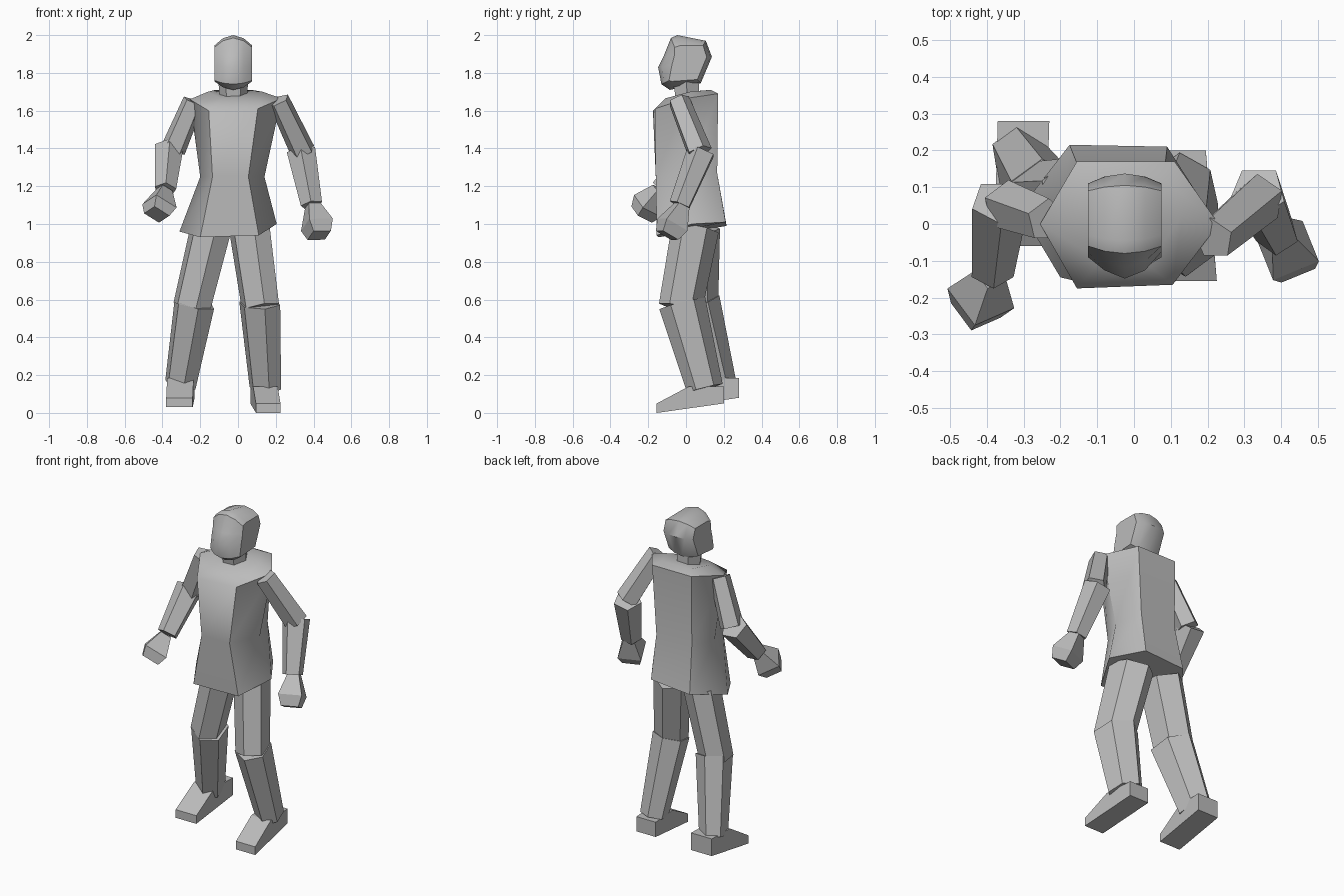
import bpy, bmesh, math
from mathutils import Vector

if "Cube" in bpy.data.objects:
    bpy.data.objects.remove(bpy.data.objects["Cube"])

grey = bpy.data.materials.new("plain_grey")
grey.use_nodes = True
grey.diffuse_color = (0.5, 0.5, 0.5, 1)
grey.node_tree.nodes["Principled BSDF"].inputs["Base Color"].default_value = (0.5, 0.5, 0.5, 1)


def loft(name, rings, smooth=None):
    """Skin a list of equal-length point rings and cap both ends."""
    bm = bmesh.new()
    loops = [[bm.verts.new(p) for p in ring] for ring in rings]
    n = len(loops[0])
    for a, b in zip(loops, loops[1:]):
        for i in range(n):
            j = (i + 1) % n
            bm.faces.new((a[i], a[j], b[j], b[i]))
    bm.faces.new(loops[0][::-1])
    bm.faces.new(loops[-1])
    bmesh.ops.recalc_face_normals(bm, faces=bm.faces)
    mesh = bpy.data.meshes.new(name)
    bm.to_mesh(mesh)
    bm.free()
    mesh.materials.append(grey)
    obj = bpy.data.objects.new(name, mesh)
    bpy.context.collection.objects.link(obj)
    if smooth:
        bpy.ops.object.select_all(action='DESELECT')
        obj.select_set(True)
        bpy.context.view_layer.objects.active = obj
        bpy.ops.object.shade_smooth_by_angle(angle=math.radians(smooth))
    return obj


def limb(name, start, end, stations, sides=6, turn=0, squash=1, skew=0):
    """Faceted segment; stations are (fraction along, radius)."""
    start, end = Vector(start), Vector(end)
    axis = (end - start).normalized()
    u = Vector((0, 1, 0)).cross(axis).normalized()
    v = axis.cross(u)
    rings = []
    for t, r in stations:
        c = start.lerp(end, t)
        angles = [math.radians(turn) + math.tau * i / sides for i in range(sides)]
        rings.append([c + r * (math.cos(a) * squash * u + math.sin(a) * (v + skew * u))
                      for a in angles])
    return loft(name, rings)


def foot(name, toe_x, heel_x, width, toe, heel, sole, top):
    """Wedge shoe with a low toe, raised heel and flat instep."""
    middle = (toe_x + heel_x) / 2
    rings = []
    for s in (-width / 2, width / 2):
        rings.append([(toe_x + s, toe, sole), (heel_x + s, heel, sole + 0.05),
                      (heel_x + s, heel, top), (middle + s, toe + 0.17, top),
                      (toe_x + s, toe, sole + 0.05)])
    return loft(name, rings)


# Jacket: hem, waist, chest and collar rings of a six-sided body
loft("torso", [
    [(-.31, .04, .96), (-.2, -.145, .93), (.11, -.155, .94),
     (.205, .03, 1.0), (.09, .21, 1.01), (-.175, .215, .99)],
    [(-.2, .01, 1.25), (-.135, -.16, 1.25), (.055, -.16, 1.25),
     (.14, .01, 1.25), (.085, .165, 1.27), (-.155, .165, 1.27)],
    [(-.255, 0, 1.66), (-.155, -.175, 1.6), (.105, -.165, 1.61),
     (.23, 0, 1.665), (.11, .17, 1.69), (-.155, .17, 1.69)],
    [(-.16, .01, 1.7), (-.09, -.1, 1.665), (.035, -.11, 1.665),
     (.13, .02, 1.7), (.07, .13, 1.71), (-.12, .13, 1.71)],
], smooth=57)

# Neck
limb("neck", (-.025, .01, 1.64), (-.025, 0, 1.77), [(0, .07), (1, .08)])

# Head: a side outline that swells to a fuller outline along the middle
side = [(-.06, 1.935), (-.03, 1.945), (.09, 1.945), (.11, 1.885),
        (.06, 1.765), (-.075, 1.755), (-.09, 1.76), (-.075, 1.84), (-.062, 1.89)]
middle = [(-.08, 1.985), (-.045, 2.0), (.105, 1.97), (.137, 1.885),
          (.078, 1.745), (-.085, 1.71), (-.13, 1.74), (-.148, 1.83), (-.118, 1.89)]
head_rings = []
for k in (-1, -.55, 0, .55, 1):
    swell = 1 - k * k
    head_rings.append([(-.025 + .1 * k, a[0] + (b[0] - a[0]) * swell, a[1] + (b[1] - a[1]) * swell)
                       for a, b in zip(side, middle)])
loft("head", head_rings, smooth=40)

# Arms
arms = {
    "right": ((-.235, .01, 1.65), (-.345, .05, 1.39), (-.365, .06, 1.4),
              (-.385, -.13, 1.18), (-.39, -.14, 1.18), (-.43, -.235, 1.05)),
    "left": ((.215, -.04, 1.655), (.345, .07, 1.38), (.335, .085, 1.385),
             (.39, -.03, 1.1), (.395, -.02, 1.1), (.43, -.1, .94)),
}
for label, (shoulder, elbow, bend, wrist, palm, tip) in arms.items():
    limb(label + "_upper_arm", shoulder, elbow, [(0, .06), (1, .07)], 5, 18)
    limb(label + "_forearm", bend, wrist, [(0, .08), (1, .06)], 5, 54)
    limb(label + "_hand", palm, tip, [(0, .045), (.65, .095), (1, .07)], 4, 20)

# Legs: six-sided, deeper than wide, with a corner to the front
legs = {
    "right": ((-.145, .055, .97), (-.245, .055, .56), (-.23, .055, .585), (-.305, .17, .15)),
    "left": ((.06, .05, .98), (.12, -.03, .555), (.115, -.02, .58), (.145, .1, .13)),
}
for label, (hip, knee, cap, ankle) in legs.items():
    limb(label + "_thigh", hip, knee, [(0, .125), (1, .115)], 6, 30, .88, .2)
    limb(label + "_shin", cap, ankle, [(0, .126), (1, .097)], 6, 30, .87, .2)

# Feet
foot("right_foot", -.31, -.3, .14, -.06, .28, .03, .185)
foot("left_foot", .16, .13, .13, -.155, .2, 0, .14)
